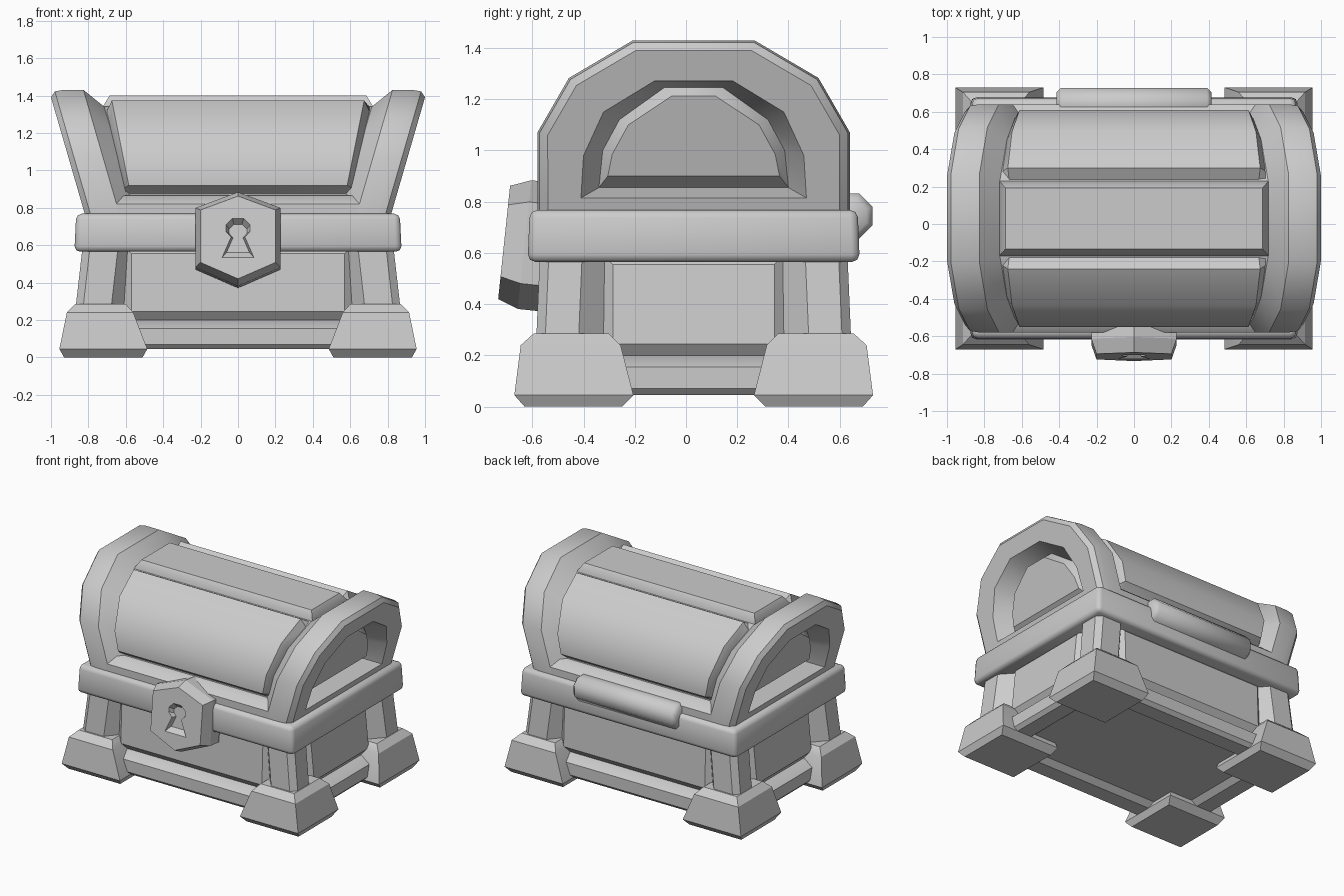
import bpy, bmesh
from math import radians, sin, cos, pi

if "Cube" in bpy.data.objects:
    bpy.data.objects.remove(bpy.data.objects["Cube"])

CY = 0.03  # the chest body sits slightly behind the origin


def loft(bm, rings):
    """Skin a list of equal-length closed rings and cap both ends."""
    vs = [[bm.verts.new(p) for p in r] for r in rings]
    n = len(vs[0])
    for a, b in zip(vs, vs[1:]):
        for i in range(n):
            j = (i + 1) % n
            bm.faces.new((a[i], a[j], b[j], b[i]))
    bm.faces.new(vs[0])
    bm.faces.new(vs[-1])


def make(name, bm, loc=(0, CY, 0), smooth=38):
    bmesh.ops.recalc_face_normals(bm, faces=bm.faces)
    me = bpy.data.meshes.new(name)
    bm.to_mesh(me)
    bm.free()
    ob = bpy.data.objects.new(name, me)
    bpy.context.collection.objects.link(ob)
    ob.location = loc
    if smooth:
        bpy.ops.object.select_all(action='DESELECT')
        ob.select_set(True)
        bpy.context.view_layer.objects.active = ob
        bpy.ops.object.shade_smooth_by_angle(angle=radians(smooth))
    return ob


def rect(x0, x1, y0, y1, z):
    return [(x0, y0, z), (x1, y0, z), (x1, y1, z), (x0, y1, z)]


CORNERS = [(sx, sy) for sx in (-1, 1) for sy in (-1, 1)]

# feet: tapered blocks with chamfered top and bottom
bm = bmesh.new()
for sx, sy in CORNERS:
    loft(bm, [rect(sx * a, sx * b, sy * c, sy * d, z) for a, b, c, d, z in (
        (.51, .93, .28, .66, 0), (.485, .955, .235, .70, .045),
        (.56, .915, .285, .675, .24), (.60, .87, .33, .625, .285))])
make("feet", bm, smooth=32)

# corner posts: inner edges are bevelled, leaning in towards the top
POST = [(.87, .45), (.87, .58), (.83, .615), (.68, .615), (.61, .53), (.61, .35), (.78, .35)]
bm = bmesh.new()
for sx, sy in CORNERS:
    loft(bm, [[(sx * (x - dx), sy * (y - dy), z) for x, y in POST]
              for z, dx, dy in ((.25, 0, 0), (.60, .04, .015))])
make("corner_posts", bm)

# body core
bm = bmesh.new()
loft(bm, [rect(-x, x, -y, y, z) for x, y, z in ((.78, .53, .08), (.74, .515, .62))])
make("body_core", bm)

# raised wall panels
bm = bmesh.new()
for s in (-1, 1):
    for depth, half, front in ((.53, .615, True), (.78, .36, False)):
        rings = []
        for out, inset in ((-.03, 0), (0, 0), (.04, .045)):
            r = []
            for u, z in ((-1, .2), (1, .2), (1, .60), (-1, .60)):
                zz = z + inset if z < .4 else z - inset
                a = u * (half - inset)
                d = s * (depth + out - (.015 if front else .04) * (zz - .2) / .4)
                r.append((a, d, zz) if front else (d, a, zz))
            rings.append(r)
        loft(bm, rings)
make("wall_panels", bm)

# bottom rails between the feet
RAIL = [(0, .07), (0, .155), (-.07, .2), (-.18, .2), (-.18, .08), (-.14, .045), (-.025, .045)]
bm = bmesh.new()
for s in (-1, 1):
    loft(bm, [[(x, s * (.60 + d), z) for d, z in RAIL] for x in (-.7, .7)])
    loft(bm, [[(s * (.855 + d), y, z) for d, z in RAIL] for y in (-.45, .45)])
make("bottom_rails", bm)

# rim band round the opening
bm = bmesh.new()
loft(bm, [rect(-x, x, -y, y, z) for x, y, z in ((.875, .648, .565), (.865, .64, .768))])
bmesh.ops.bevel(bm, geom=bm.edges[:], offset=.03, segments=2, profile=.5, affect='EDGES')
make("rim_band", bm, smooth=50)

# lid: flared end arches, recessed ends and barrel core in one loft
OUTER = [(.61, .75, 0), (.61, 1.07, 15), (.487, 1.283, 45), (.237, 1.43, 75)]


def arch(depth):
    return [(y - depth * 1.035 * cos(radians(a)),
             z - (depth * 1.035 * sin(radians(a)) if a else 0)) for y, z, a in OUTER]


def lid_ring(half, off, side):
    pts = half + [(-y, z) for y, z in reversed(half)]
    return [(side * (.82 + .29 * (z - .77) - off), y, z) for y, z in pts]


HOLE = [(.44, .815), (.43, .98), (.352, 1.15), (.152, 1.272)]
FLOOR = [(.37, .855), (.355, 1.0), (.29, 1.12), (.115, 1.245)]
PANEL = [(.335, .90), (.318, .985), (.255, 1.10), (.086, 1.212)]
SECTIONS = [(PANEL, .075), (FLOOR, .125), (HOLE, 0), (arch(.04), 0), (arch(.008), .03),
            (arch(0), .08), (arch(0), .185), (arch(.09), .27)]
bm = bmesh.new()
loft(bm, [lid_ring(h, o, -1) for h, o in SECTIONS]
     + [lid_ring(h, o, 1) for h, o in reversed(SECTIONS)])
make("lid_shell", bm, smooth=35)

# lid rails along front and back
bm = bmesh.new()
for s in (-1, 1):
    loft(bm, [[(x, s * y, z) for y, z in ((.61, .75), (.61, .82), (.555, .865), (.48, .87), (.48, .75))]
              for x in (-.66, .66)])
make("lid_rails", bm)

# curved lid panels, front and back
LOW = [(.51, .87), (.515, .90), (.515, 1.04), (.415, 1.21), (.25, 1.31), (.20, 1.33)]
HIGH = [(.51, .87), (.58, .92), (.58, 1.06), (.465, 1.26), (.27, 1.373), (.20, 1.335)]
bm = bmesh.new()
for s in (-1, 1):
    rings = []
    for pts, x0, k, sx in ((LOW, .615, .215, -1), (HIGH, .578, .2, -1),
                           (HIGH, .578, .2, 1), (LOW, .615, .215, 1)):
        rings.append([(sx * (x0 + k * (z - .89)), s * y, z) for y, z in pts])
    loft(bm, rings)
make("lid_curved_panels", bm, smooth=35)

# flat top plank
bm = bmesh.new()
loft(bm, [rect(-x, x, -y, y, z) for x, y, z in
          ((.72, .20, 1.30), (.72, .20, 1.345), (.687, .163, 1.40))])
make("lid_top_plank", bm)

# hinge barrel at the back
bm = bmesh.new()
loft(bm, [[(x, r * cos(pi * (i + .5) / 4), r * sin(pi * (i + .5) / 4)) for i in range(8)]
          for x, r in ((-.415, .07), (-.39, .095), (.39, .095), (.415, .07))])
make("hinge_barrel", bm, loc=(0, .64, .745), smooth=50)

# lock plate with a cut keyhole, leaning forward at the bottom
HEX = [(0, .25), (.228, .165), (.228, -.155), (0, -.255), (-.228, -.155), (-.228, .165)]
bm = bmesh.new()
loft(bm, [[(x * k, y, z * k) for x, z in HEX] for y, k in ((.1, 1), (0, 1), (-.08, .88))])
lock = make("lock_plate", bm, loc=(0, -.63, .635), smooth=0)

KEY = [(.03, .10), (.065, .065), (.065, .03), (.037, 0), (.085, -.11)]
KEY += [(-x, z) for x, z in reversed(KEY)]
bm = bmesh.new()
loft(bm, [[(x * k, y, z * k) for x, z in KEY] for y, k in ((-.12, 1), (-.08, 1), (-.045, .72))])
cutter = make("keyhole_cutter", bm, loc=(0, -.63, .635), smooth=0)
cutter.hide_render = True
cutter.hide_viewport = True
for ob in (lock, cutter):
    ob.rotation_euler.x = radians(-6)
cut = lock.modifiers.new("keyhole", 'BOOLEAN')
cut.operation = 'DIFFERENCE'
cut.solver = 'EXACT'
cut.object = cutter
